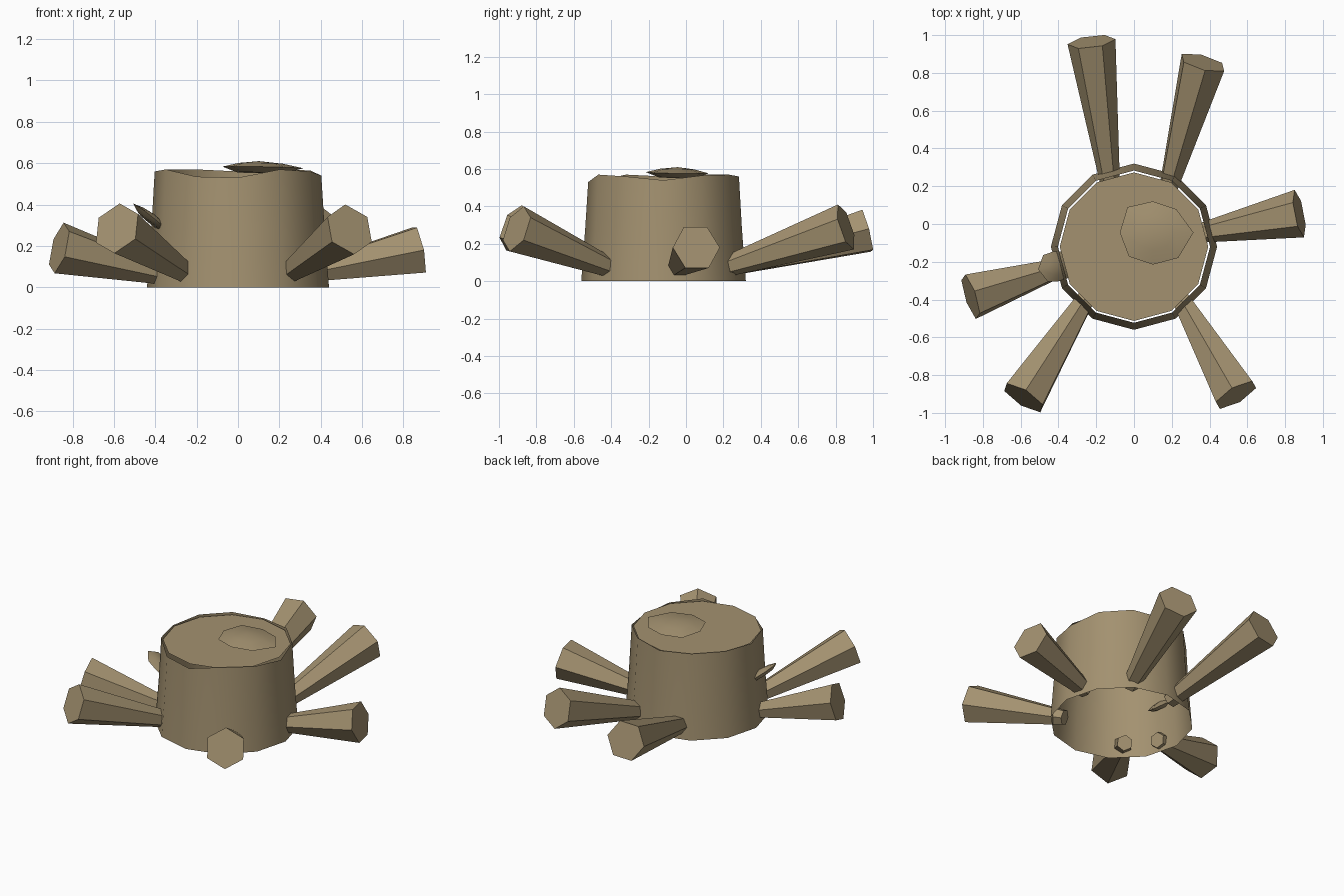
import bpy, bmesh, math
from mathutils import Vector

cube = bpy.data.objects.get("Cube")
if cube:
    bpy.data.objects.remove(cube)

bark = bpy.data.materials.new("bark_brown")
bark.use_nodes = True
colour = (0.367, 0.285, 0.162, 1)
bark.diffuse_color = colour
bark.node_tree.nodes["Principled BSDF"].inputs["Base Color"].default_value = colour

CENTRE = Vector((0, -0.12, 0))


def finish(bm, name, smooth=False):
    if smooth:
        for f in bm.faces:
            f.smooth = True
    mesh = bpy.data.meshes.new(name)
    bm.to_mesh(mesh)
    bm.free()
    mesh.materials.append(bark)
    ob = bpy.data.objects.new(name, mesh)
    bpy.context.collection.objects.link(ob)
    return ob


def ring(bm, n, point):
    return [bm.verts.new(point(i, 2 * math.pi * i / n)) for i in range(n)]


def bridge(bm, a, b):
    n = len(a)
    for i in range(n):
        j = (i + 1) % n
        bm.faces.new((a[i], a[j], b[j], b[i]))


# Hollow trunk wall with an uneven rim, open at the bottom
rim = [0.54, 0.565, 0.57, 0.56, 0.57, 0.57, 0.56, 0.57, 0.535, 0.53, 0.57, 0.56]
bm = bmesh.new()
rings = []
for radius, height in ((0.44, 0), (0.419, 0.28), (0.403, None)):
    rings.append(ring(bm, 12, lambda i, a: CENTRE + Vector((
        radius * math.cos(a), radius * math.sin(a), rim[i] if height is None else height))))
for low, high in zip(rings, rings[1:]):
    bridge(bm, low, high)
finish(bm, "trunk_wall", True)

# Flat cut top, slightly smaller than the rim
bm = bmesh.new()
bm.faces.new(ring(bm, 12, lambda i, a: CENTRE + Vector((0.393 * math.cos(a), 0.393 * math.sin(a), 0.557))))
finish(bm, "cut_top")


# Six-sided roots that widen towards their outer ends
def root(name, start, end, turn):
    start, end = Vector(start), Vector(end)
    axis = (end - start).normalized()
    side = axis.cross(Vector((0, 0, 1))).normalized()
    up = side.cross(axis)
    start = start - axis * 0.05
    turn = math.radians(turn)
    bm = bmesh.new()
    a, b = [ring(bm, 6, lambda i, t: c + r * (up * math.cos(t + turn) + side * math.sin(t + turn)))
            for c, r in ((start, 0.05), (end, 0.128))]
    bridge(bm, a, b)
    bm.faces.new(a)
    bm.faces.new(b)
    bmesh.ops.recalc_face_normals(bm, faces=bm.faces)
    finish(bm, name)


root("back_right_root", (-0.13, 0.24, 0.08), (-0.225, 0.965, 0.27), 25)
root("back_left_root", (0.19, 0.22, 0.08), (0.365, 0.855, 0.29), 10)
root("left_root", (0.39, -0.04, 0.08), (0.875, 0.055, 0.18), 30)
root("front_left_root", (0.26, -0.42, 0.08), (0.54, -0.905, 0.28), 0)
root("front_right_root", (-0.27, -0.42, 0.08), (-0.585, -0.92, 0.285), 5)
root("right_root", (-0.42, -0.24, 0.075), (-0.865, -0.385, 0.19), 10)


# Shallow domed fungus caps with irregular edges
def fungus(name, centre, normal, radii, rise, drop):
    quat = Vector(normal).to_track_quat('Z', 'Y')
    centre = Vector(centre)
    n = len(radii)
    bm = bmesh.new()

    def layer(scale, z):
        return ring(bm, n, lambda i, a: centre + quat @ Vector((
            scale * radii[i] * math.cos(a), scale * radii[i] * math.sin(a), z)))
    inner, edge, base = layer(0.55, rise * 0.65), layer(1, 0), layer(0.6, -drop)
    apex = bm.verts.new(centre + quat @ Vector((0, 0, rise)))
    bridge(bm, edge, inner)
    bridge(bm, base, edge)
    bm.faces.new(base)
    for i in range(n):
        bm.faces.new((inner[i], inner[(i + 1) % n], apex))
    bmesh.ops.recalc_face_normals(bm, faces=bm.faces)
    ob = finish(bm, name)
    bpy.ops.object.select_all(action='DESELECT')
    ob.select_set(True)
    bpy.context.view_layer.objects.active = ob
    bpy.ops.object.shade_smooth_by_angle(angle=math.radians(35))


fungus("top_fungus", (0.1, -0.045, 0.58), (0.02, 0.02, 1),
       (0.19, 0.175, 0.18, 0.17, 0.19, 0.215, 0.175, 0.165), 0.03, 0.026)
fungus("side_fungus", (-0.415, -0.225, 0.33), (0.62, 0.1, 0.78),
       (0.08, 0.1, 0.12, 0.1, 0.08, 0.1, 0.13, 0.1), 0.025, 0.02)
